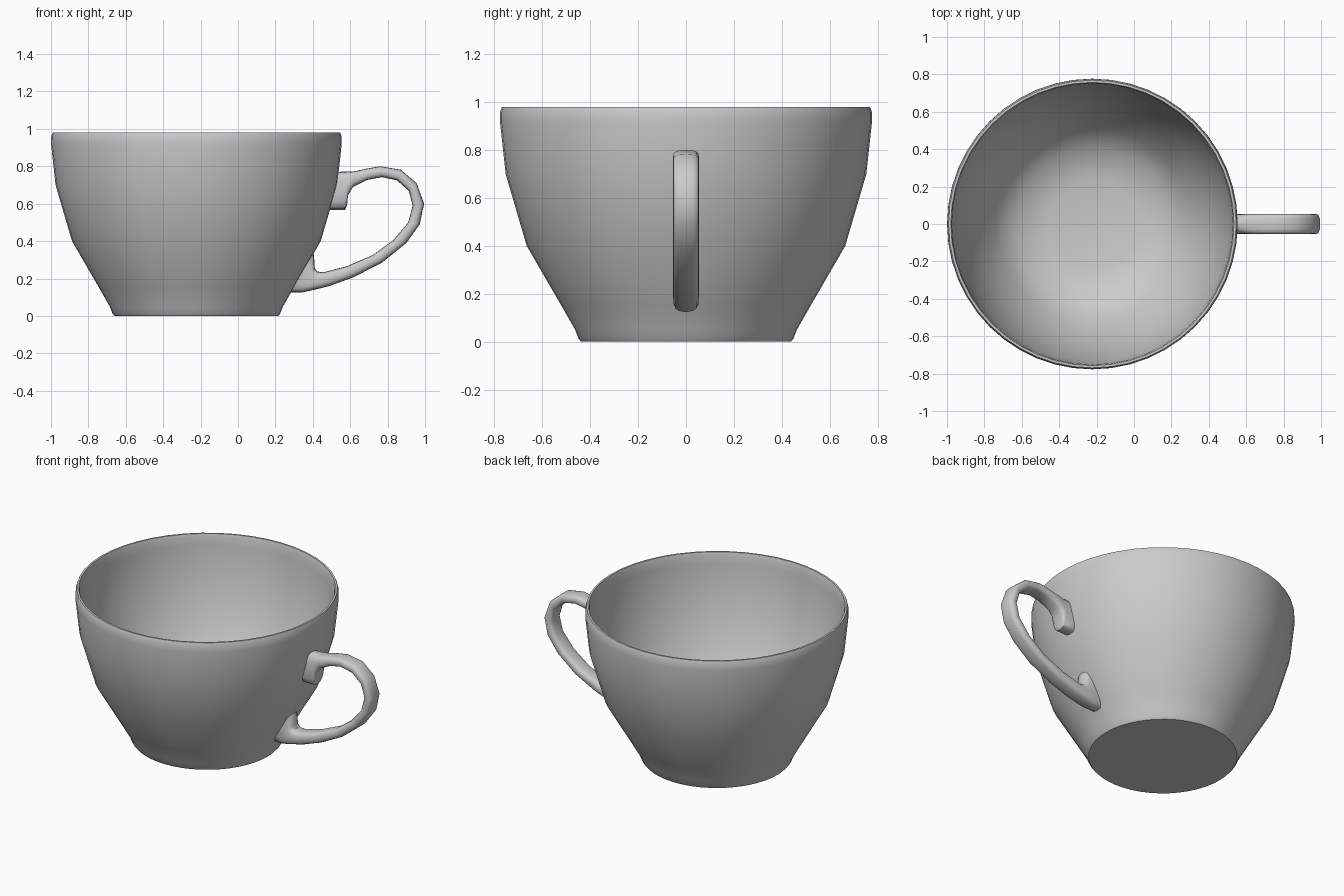
import bpy, bmesh, math

if "Cube" in bpy.data.objects:
    bpy.data.objects.remove(bpy.data.objects["Cube"])

CX = -0.2225   # cup axis
SEG = 48


def finish(name, bm, angle):
    bmesh.ops.recalc_face_normals(bm, faces=bm.faces[:])
    me = bpy.data.meshes.new(name)
    bm.to_mesh(me)
    bm.free()
    ob = bpy.data.objects.new(name, me)
    bpy.context.collection.objects.link(ob)
    bpy.ops.object.select_all(action='DESELECT')
    ob.select_set(True)
    bpy.context.view_layer.objects.active = ob
    bpy.ops.object.shade_smooth_by_angle(angle=math.radians(angle))
    return ob


def skin(bm, rings):
    """Bridge successive closed rings of points and cap both ends."""
    loops = [[bm.verts.new(p) for p in r] for r in rings]
    n = len(loops[0])
    for a, b in zip(loops, loops[1:]):
        for i in range(n):
            j = (i + 1) % n
            bm.faces.new((a[i], a[j], b[j], b[i]))
    bm.faces.new(loops[0])
    bm.faces.new(loops[-1])


# Cup body: outer wall, rim, inner wall, floor (radius, height)
profile = [(0.438, 0), (0.448, 0.012), (0.463, 0.05), (0.52, 0.15), (0.665, 0.40),
           (0.753, 0.70), (0.777, 0.92), (0.776, 0.96), (0.769, 0.98), (0.757, 0.98),
           (0.751, 0.96), (0.748, 0.91), (0.727, 0.70), (0.638, 0.41),
           (0.515, 0.20), (0.41, 0.09), (0.24, 0.05)]
bm = bmesh.new()
skin(bm, [[(CX + r * math.cos(2 * math.pi * i / SEG),
            r * math.sin(2 * math.pi * i / SEG), z) for i in range(SEG)]
          for r, z in profile])
finish("cup_body", bm, 50)

# Handle: paired outer / inner edge points in the XZ plane
edges = [((0.53, 0.77), (0.488, 0.567)), ((0.555, 0.771), (0.572, 0.567)),
         ((0.572, 0.771), (0.583, 0.59)), ((0.59, 0.771), (0.588, 0.645)),
         ((0.62, 0.773), (0.615, 0.69)), ((0.69, 0.788), (0.69, 0.727)),
         ((0.76, 0.80), (0.77, 0.742)), ((0.87, 0.782), (0.85, 0.725)),
         ((0.955, 0.71), (0.912, 0.67)), ((0.995, 0.60), (0.934, 0.59)),
         ((0.972, 0.49), (0.91, 0.50)), ((0.90, 0.39), (0.83, 0.405)),
         ((0.77, 0.285), (0.72, 0.325)), ((0.62, 0.208), (0.58, 0.265)),
         ((0.49, 0.16), (0.455, 0.233)), ((0.40, 0.138), (0.422, 0.238)),
         ((0.34, 0.125), (0.41, 0.26)), ((0.295, 0.124), (0.406, 0.33)),
         ((0.275, 0.124), (0.398, 0.345))]
HALF, SIDES = 0.054, 16


def section(outer, inner):
    ring = []
    for i in range(SIDES):
        a = 2 * math.pi * i / SIDES
        c, s = math.cos(a), math.sin(a)
        u = math.copysign(abs(c) ** 0.65, c)     # rounded-rectangle section
        v = math.copysign(abs(s) ** 0.65, s)
        t = (1 - u) / 2
        ring.append((outer[0] + (inner[0] - outer[0]) * t, HALF * v,
                     outer[1] + (inner[1] - outer[1]) * t))
    return ring


bm = bmesh.new()
skin(bm, [section(o, i) for o, i in edges])
finish("handle", bm, 50)
